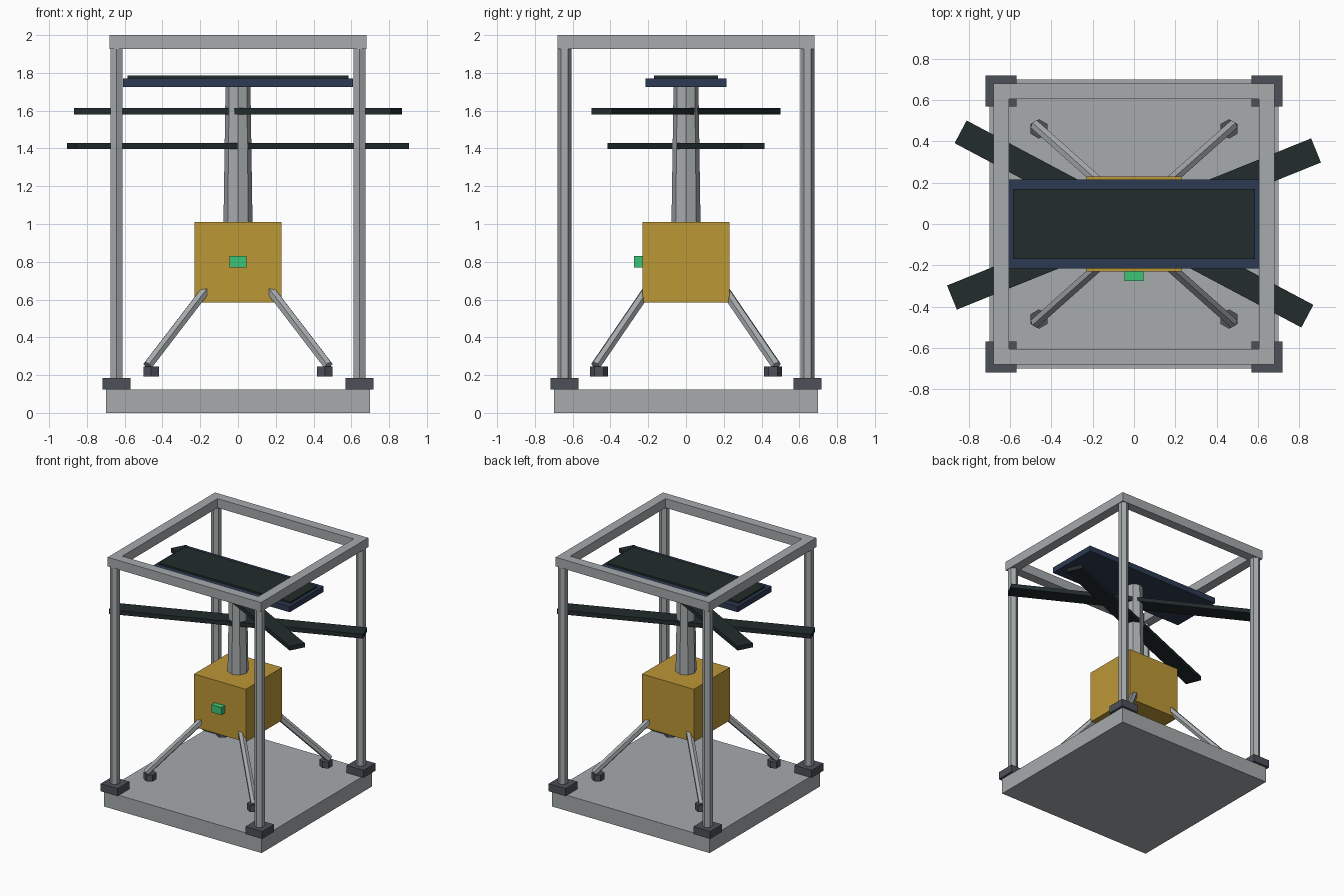
import bpy
from math import radians
from mathutils import Vector

old = bpy.data.objects.get("Cube")
if old:
    bpy.data.objects.remove(old, do_unlink=True)


def material(name, *rgb):
    m = bpy.data.materials.new(name)
    m.use_nodes = True
    colour = (*rgb, 1)
    m.diffuse_color = colour
    m.node_tree.nodes["Principled BSDF"].inputs["Base Color"].default_value = colour
    return m


grey = material("light grey metal", 0.38, 0.405, 0.415)
slate = material("slate", 0.075, 0.08, 0.1)
yellow = material("ochre yellow", 0.5, 0.31, 0.036)
green = material("signal green", 0.045, 0.55, 0.18)
navy = material("navy", 0.026, 0.042, 0.085)
dark = material("dark green black", 0.016, 0.025, 0.025)


def finish(name, mat):
    ob = bpy.context.object
    ob.name = name
    ob.data.materials.append(mat)
    return ob


def box(name, centre, size, mat, turn=0):
    bpy.ops.mesh.primitive_cube_add(size=1, location=centre, rotation=(0, 0, radians(turn)))
    bpy.context.object.scale = size
    return finish(name, mat)


def rod(name, a, b, r1, r2, sides, mat):
    a, b = Vector(a), Vector(b)
    bpy.ops.mesh.primitive_cone_add(vertices=sides, radius1=r1, radius2=r2,
                                    depth=(b - a).length, location=(a + b) / 2)
    ob = finish(name, mat)
    ob.rotation_euler = (b - a).to_track_quat('Z', 'Y').to_euler() if a.xy != b.xy else (0, 0, 0)
    return ob


# Base slab
box("base_slab", (0, 0, 0.0625), (1.4, 1.4, 0.125), grey)

# Corner posts, their blocks, and the sloping body legs with pads
P = 0.643
for sx, side in ((-1, "right"), (1, "left")):
    for sy, end in ((-1, "front"), (1, "back")):
        tag = f"{end}_{side}"
        box(f"post_block_{tag}", (sx * P, sy * P, 0.155), (0.15, 0.15, 0.06), slate)
        rod(f"post_{tag}", (sx * P, sy * P, 0.18), (sx * P, sy * P, 1.94), 0.0375, 0.0375, 6, grey)
        rod(f"leg_{tag}", (sx * 0.16, sy * 0.195, 0.665), (sx * 0.478, sy * 0.478, 0.25),
            0.027, 0.027, 6, grey)
        rod(f"leg_pad_{tag}", (sx * 0.46, sy * 0.46, 0.193), (sx * 0.46, sy * 0.46, 0.245),
            0.047, 0.047, 6, slate)

# Square top frame
for s, end, side in ((-1, "front", "right"), (1, "back", "left")):
    box(f"frame_bar_{end}", (0, s * P, 1.963), (1.362, 0.076, 0.074), grey)
    box(f"frame_bar_{side}", (s * P, 0, 1.963), (0.076, 1.21, 0.074), grey)

# Body, button and column
box("body", (0, 0, 0.798), (0.46, 0.46, 0.425), yellow)
box("button", (0, -0.25, 0.8), (0.09, 0.05, 0.06), green)
rod("column", (0, 0, 1.0), (0, 0, 1.725), 0.077, 0.066, 8, grey)

# Crossed beams
box("upper_beam", (0, 0, 1.597), (1.9, 0.124, 0.034), dark, -28)
box("lower_beam", (0, 0, 1.413), (1.9, 0.126, 0.034), dark, 22)

# Top panel
box("panel_tray", (0, 0, 1.748), (1.22, 0.43, 0.046), navy)
box("panel_face", (0, 0, 1.776), (1.17, 0.34, 0.018), dark)
